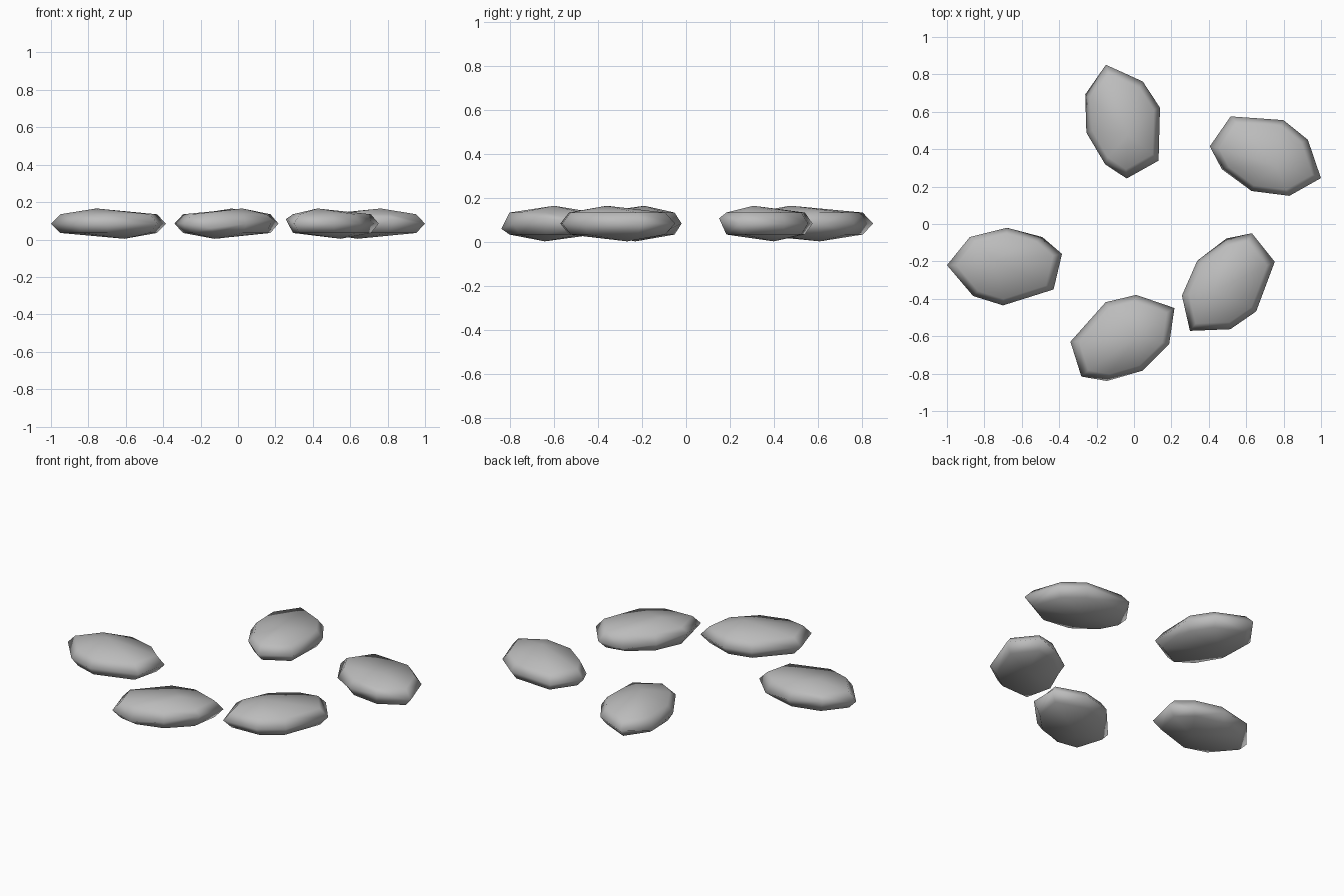
import bpy, bmesh, math
from mathutils import Matrix

if "Cube" in bpy.data.objects:
    bpy.data.objects.remove(bpy.data.objects["Cube"])

# One flat grey for all stones
grey = bpy.data.materials.new("stone_grey")
grey.diffuse_color = (0.5, 0.5, 0.5, 1)
grey.use_nodes = True
grey.node_tree.nodes["Principled BSDF"].inputs["Base Color"].default_value = grey.diffuse_color

# Uneven eight-sided rim of the stone: x, y, z relative to its middle
RIM = [(-.31, 0, 0), (-.188, .15, .024), (.01, .2, 0), (.2, .15, -.024),
       (.305, .06, 0), (.26, -.13, 0), (-.01, -.215, 0), (-.17, -.165, 0)]
TOP, BOTTOM = (-.067, .03, .081), (.083, -.01, -.081)
MID_Z = 0.085


def stone_mesh():
    bm = bmesh.new()
    n = len(RIM)
    rim = [bm.verts.new(p) for p in RIM]
    for apex, side in ((TOP, 1), (BOTTOM, -1)):
        # inner ring, then a fan up to the off-centre peak
        ring = [bm.verts.new((x * .84, y * .84, side * .05)) for x, y, z in RIM]
        peak = bm.verts.new(apex)
        for i in range(n):
            j = (i + 1) % n
            bm.faces.new((rim[i], rim[j], ring[j]))
            bm.faces.new((rim[i], ring[j], ring[i]))
            bm.faces.new((ring[i], ring[j], peak))
    bmesh.ops.recalc_face_normals(bm, faces=bm.faces)
    for f in bm.faces:
        f.smooth = True
    me = bpy.data.meshes.new("stone")
    bm.to_mesh(me)
    bm.free()
    me.materials.append(grey)
    return me


# Five copies around a loose circle: name, x, y, turn, upside down
mesh = stone_mesh()
for name, x, y, turn, flipped in [
        ("left_stone", -.69, -.22, 0, False),
        ("back_stone", -.065, .553, -74.1, True),
        ("back_right_stone", .711, .359, 158.5, False),
        ("right_stone", .49, -.327, 52, False),
        ("front_stone", -.05, -.608, 210.8, False)]:
    ob = bpy.data.objects.new(name, mesh)
    bpy.context.collection.objects.link(ob)
    ob.matrix_world = (Matrix.Translation((x, y, MID_Z))
                       @ Matrix.Rotation(math.radians(turn), 4, 'Z')
                       @ Matrix.Rotation(math.pi if flipped else 0, 4, 'X'))
